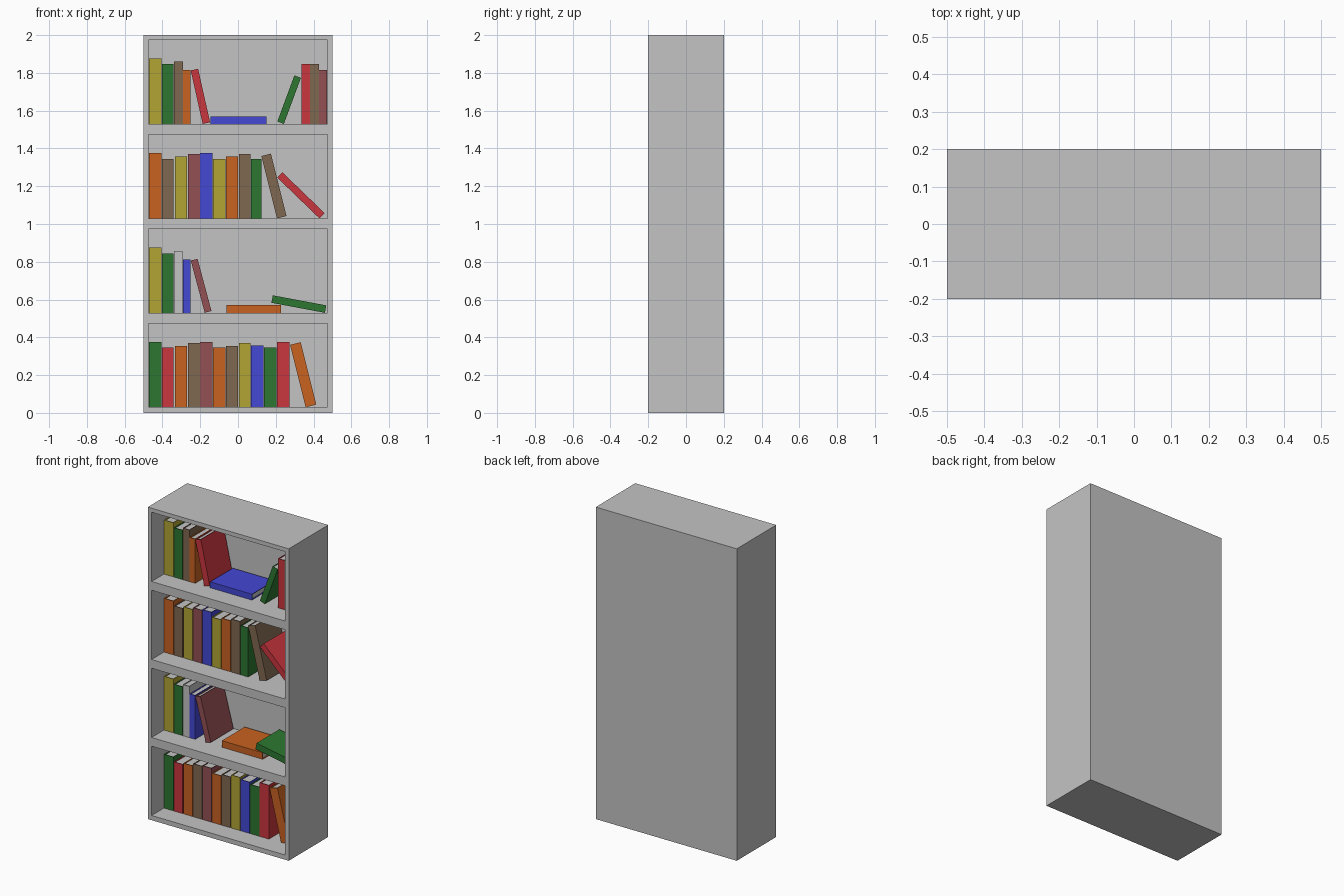
import bpy, bmesh, math
from mathutils import Matrix, Vector

if "Cube" in bpy.data.objects:
    bpy.data.objects.remove(bpy.data.objects["Cube"])


def lin(c):
    c /= 255
    return c / 12.92 if c <= 0.04045 else ((c + 0.055) / 1.055) ** 2.4


def material(name, rgb):
    m = bpy.data.materials.new(name)
    m.diffuse_color = (*[lin(c) for c in rgb], 1)
    m.use_nodes = True
    m.node_tree.nodes["Principled BSDF"].inputs["Base Color"].default_value = m.diffuse_color
    return m


MATS = {n: material(n, c) for n, c in {
    "grey": (196, 196, 196), "yellow": (178, 165, 52), "orange": (200, 98, 32),
    "green": (44, 118, 48), "brown": (128, 104, 80), "blue": (68, 72, 212),
    "red": (202, 54, 62), "maroon": (148, 80, 84)}.items()}


def add_object(name, bm, mats):
    bmesh.ops.recalc_face_normals(bm, faces=bm.faces[:])
    me = bpy.data.meshes.new(name)
    bm.to_mesh(me)
    bm.free()
    for m in mats:
        me.materials.append(MATS[m])
    ob = bpy.data.objects.new(name, me)
    bpy.context.collection.objects.link(ob)
    return ob


# Bookcase: solid block with four compartments pushed in from the front
FLOORS = [0.03, 0.53, 1.03, 1.53]
INNER_X, INNER_H, DEPTH = 0.473, 0.444, 0.375
bm = bmesh.new()
bmesh.ops.create_cube(bm, size=1, matrix=Matrix.Translation((0, 0, 1)) @ Matrix.Diagonal((1, 0.4, 2, 1)))
cuts = [((x, 0, 0), (1, 0, 0)) for x in (-INNER_X, INNER_X)]
cuts += [((0, 0, z), (0, 0, 1)) for f in FLOORS for z in (f, f + INNER_H)]
for co, no in cuts:
    bmesh.ops.bisect_plane(bm, geom=bm.verts[:] + bm.edges[:] + bm.faces[:], plane_co=co, plane_no=no)
holes = []
for f in bm.faces:
    c = f.calc_center_median()
    if c.y < -0.199 and abs(c.x) < INNER_X and any(z < c.z < z + INNER_H for z in FLOORS):
        holes.append(f)
ext = bmesh.ops.extrude_face_region(bm, geom=holes)
left_over = [f for f in holes if f.is_valid]
if left_over:
    bmesh.ops.delete(bm, geom=left_over, context='FACES_ONLY')
bmesh.ops.translate(bm, vec=(0, DEPTH, 0),
                    verts=[v for v in ext["geom"] if isinstance(v, bmesh.types.BMVert)])
add_object("bookcase", bm, ["grey"])

# Books: U-shaped cover around a block of pages
BOOK_Y, BOOK_D, T, INSET = -0.075, 0.23, 0.004, 0.005


def book(name, color, x, floor, w, h, tilt=0.0):
    """x is the lower left corner, or the lower right one when leaning right (tilt > 0)."""
    bm = bmesh.new()
    d = BOOK_D
    outline = [(0, 0), (w, 0), (w, d), (w - T, d), (w - T, T), (T, T), (T, d), (0, d)]
    cover = bm.faces.new([bm.verts.new((px, py, 0)) for px, py in outline])
    ext = bmesh.ops.extrude_face_region(bm, geom=[cover], use_keep_orig=True)
    bmesh.ops.translate(bm, vec=(0, 0, h),
                        verts=[v for v in ext["geom"] if isinstance(v, bmesh.types.BMVert)])
    size = Vector((w - 2 * T, d - T - INSET, h - 2 * INSET))
    mid = Vector((w / 2, T + size.y / 2, h / 2))
    pages = bmesh.ops.create_cube(bm, size=1, matrix=Matrix.Translation(mid) @ Matrix.Diagonal((*size, 1)))
    for v in pages["verts"]:
        for f in v.link_faces:
            f.material_index = 1
    ob = add_object(name, bm, [color, "grey"])
    a = math.radians(tilt)
    ob.rotation_euler = (0, a, 0)
    if tilt > 0:
        ob.location = (x - w * math.cos(a), BOOK_Y, floor + w * math.sin(a))
    else:
        ob.location = (x, BOOK_Y, floor)


# Each book: colour, x, thickness, height, tilt (left is negative, -90 lies flat)
SHELVES = [
    [("green", -.472, .066, .345), ("red", -.403, .062, .315), ("orange", -.334, .064, .325),
     ("brown", -.266, .064, .34), ("maroon", -.201, .066, .345), ("orange", -.133, .066, .315),
     ("brown", -.064, .064, .325), ("yellow", .004, .062, .34), ("blue", .069, .066, .328),
     ("green", .138, .067, .315), ("red", .206, .066, .345), ("orange", .358, .058, .34, -14)],
    [("yellow", -.472, .066, .345), ("green", -.403, .062, .313), ("grey", -.339, .046, .328),
     ("blue", -.291, .04, .281), ("maroon", -.176, .037, .286, -15),
     ("orange", .228, .042, .29, -90), ("green", .46, .04, .288, -79.4)],
    [("orange", -.472, .066, .345), ("brown", -.403, .062, .315), ("yellow", -.334, .064, .327),
     ("maroon", -.266, .064, .34), ("blue", -.201, .066, .345), ("yellow", -.133, .066, .315),
     ("orange", -.064, .064, .327), ("brown", .004, .062, .34), ("green", .069, .056, .315),
     ("brown", .206, .052, .34, -14), ("red", .431, .039, .31, -46)],
    [("yellow", -.472, .066, .347), ("green", -.403, .062, .316), ("brown", -.339, .047, .331),
     ("orange", -.291, .04, .284), ("red", -.187, .04, .29, -12.6), ("blue", .151, .038, .296, -90),
     ("green", .243, .037, .26, 20.3), ("red", .336, .045, .316), ("brown", .381, .048, .316),
     ("maroon", .43, .042, .284)],
]
for i, (floor, row) in enumerate(zip(FLOORS, SHELVES), 1):
    for j, (color, x, w, h, *tilt) in enumerate(row, 1):
        book(f"shelf_{i}_{color}_book_{j}", color, x, floor, w, h, *tilt)
